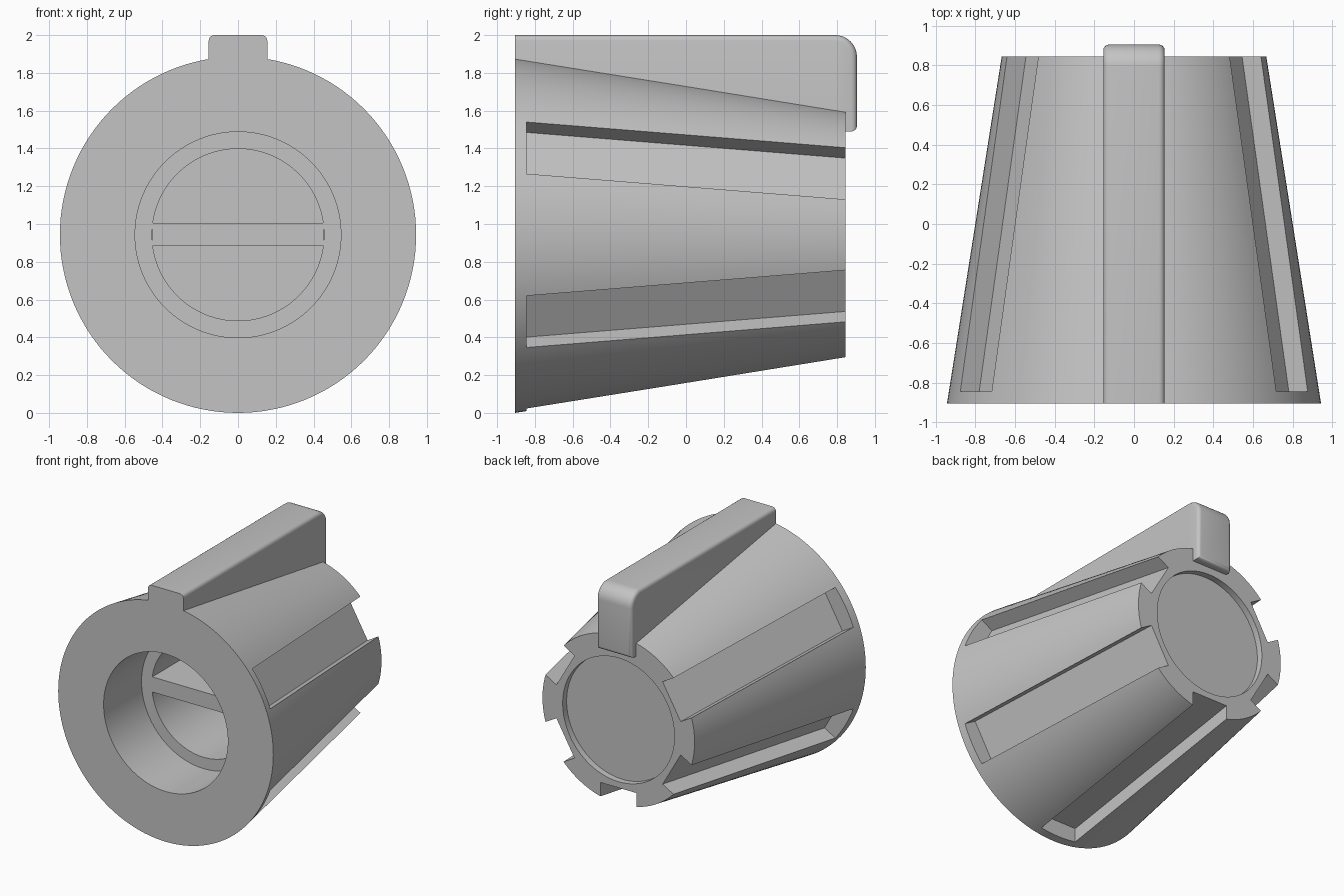
import bpy, bmesh, math
from mathutils import Matrix, Vector

if "Cube" in bpy.data.objects:
    bpy.data.objects.remove(bpy.data.objects["Cube"])

AXIS_Z = 0.943
FRONT, BACK = -0.905, 0.845
R_FRONT, R_BACK = 0.943, 0.667
SLOT_HALF, SLOT_DEPTH, SLOT_START = 0.158, 0.11, -0.845
POINTER_HALF = 0.155

gray = bpy.data.materials.new("plain gray")
gray.use_nodes = True
color = (0.55, 0.55, 0.55, 1)
gray.diffuse_color = color
gray.node_tree.nodes["Principled BSDF"].inputs["Base Color"].default_value = color


def make_object(name, bm):
    bmesh.ops.recalc_face_normals(bm, faces=bm.faces)
    mesh = bpy.data.meshes.new(name)
    bm.to_mesh(mesh)
    bm.free()
    mesh.materials.append(gray)
    obj = bpy.data.objects.new(name, mesh)
    bpy.context.collection.objects.link(obj)
    return obj


def activate(obj):
    bpy.ops.object.select_all(action='DESELECT')
    obj.select_set(True)
    bpy.context.view_layer.objects.active = obj


def smooth(obj):
    activate(obj)
    bpy.ops.object.shade_smooth_by_angle(angle=math.radians(30))


def prism(points, half):
    """Extrude a y-z outline symmetrically across x."""
    bm = bmesh.new()
    face = bm.faces.new([bm.verts.new((-half, y, z)) for y, z in points])
    ext = bmesh.ops.extrude_face_region(bm, geom=[face])
    verts = [g for g in ext["geom"] if isinstance(g, bmesh.types.BMVert)]
    bmesh.ops.translate(bm, verts=verts, vec=(2 * half, 0, 0))
    return bm


# Tapered body with stepped bore and shallow back recess, turned around y
profile = [(0, 0.795), (0.49, 0.795), (0.49, BACK), (R_BACK, BACK),
           (R_FRONT, FRONT), (0.545, FRONT), (0.545, -0.43),
           (0.455, -0.43), (0.455, 0.65), (0, 0.65)]
bm = bmesh.new()
verts = [bm.verts.new((r, y, AXIS_Z)) for r, y in profile]
edges = [bm.edges.new(pair) for pair in zip(verts, verts[1:])]
bmesh.ops.spin(bm, geom=verts + edges, cent=(0, 0, AXIS_Z), axis=(0, 1, 0),
               angle=math.tau, steps=128, use_duplicate=False)
bmesh.ops.remove_doubles(bm, verts=bm.verts, dist=0.0005)
body = make_object("knob_body", bm)


# Grip slots, open at the back, with floors parallel to the taper
def floor_height(y):
    t = (y - FRONT) / (BACK - FRONT)
    radius = R_FRONT + (R_BACK - R_FRONT) * t
    return math.sqrt(radius ** 2 - SLOT_HALF ** 2) - SLOT_DEPTH


outline = [(SLOT_START, floor_height(SLOT_START)), (0.95, floor_height(0.95)),
           (0.95, 1.2), (SLOT_START, 1.2)]
for i in range(1, 6):
    bm = prism(outline, SLOT_HALF)
    bmesh.ops.rotate(bm, verts=bm.verts, cent=(0, 0, 0),
                     matrix=Matrix.Rotation(math.radians(60 * i), 3, 'Y'))
    bmesh.ops.translate(bm, verts=bm.verts, vec=(0, 0, AXIS_Z))
    cutter = make_object("slot_cutter", bm)
    cutter.hide_render = True
    mod = body.modifiers.new("slot", 'BOOLEAN')
    mod.operation = 'DIFFERENCE'
    mod.solver = 'EXACT'
    mod.object = cutter
    activate(body)
    bpy.ops.object.modifier_apply(modifier=mod.name)
    bpy.data.objects.remove(cutter)
smooth(body)

# Bar across the inner bore
bar = make_object("bore_bar", prism(
    [(-0.43, 0.885), (0.7, 0.885), (0.7, 1.005), (-0.43, 1.005)], 0.453))

# Pointer fin with a rounded back corner and a lip over the back face
corner = 0.115
arc = [(0.905 - corner + corner * math.sin(a), 2 - corner + corner * math.cos(a))
       for a in (math.pi / 2 * i / 10 for i in range(11))]
bm = prism([(FRONT, 1.6), (FRONT, 2.0)] + arc + [(0.905, 1.49), (0.8, 1.49)],
           POINTER_HALF)
rounded = []
for e in bm.edges:
    a, b = (v.co for v in e.verts)
    mid = (a + b) / 2
    along_side = abs(a.x - b.x) < 0.001 and (mid.z > 1.99 or mid.y > 0.79)
    lip_end = abs(a.x - b.x) > 0.1 and mid.y > 0.9 and mid.z < 1.5
    if (along_side and mid.z > 1.495) or lip_end:
        rounded.append(e)
bmesh.ops.bevel(bm, geom=rounded, offset=0.03, segments=4, profile=0.5,
                affect='EDGES', clamp_overlap=True)
smooth(make_object("pointer_fin", bm))
